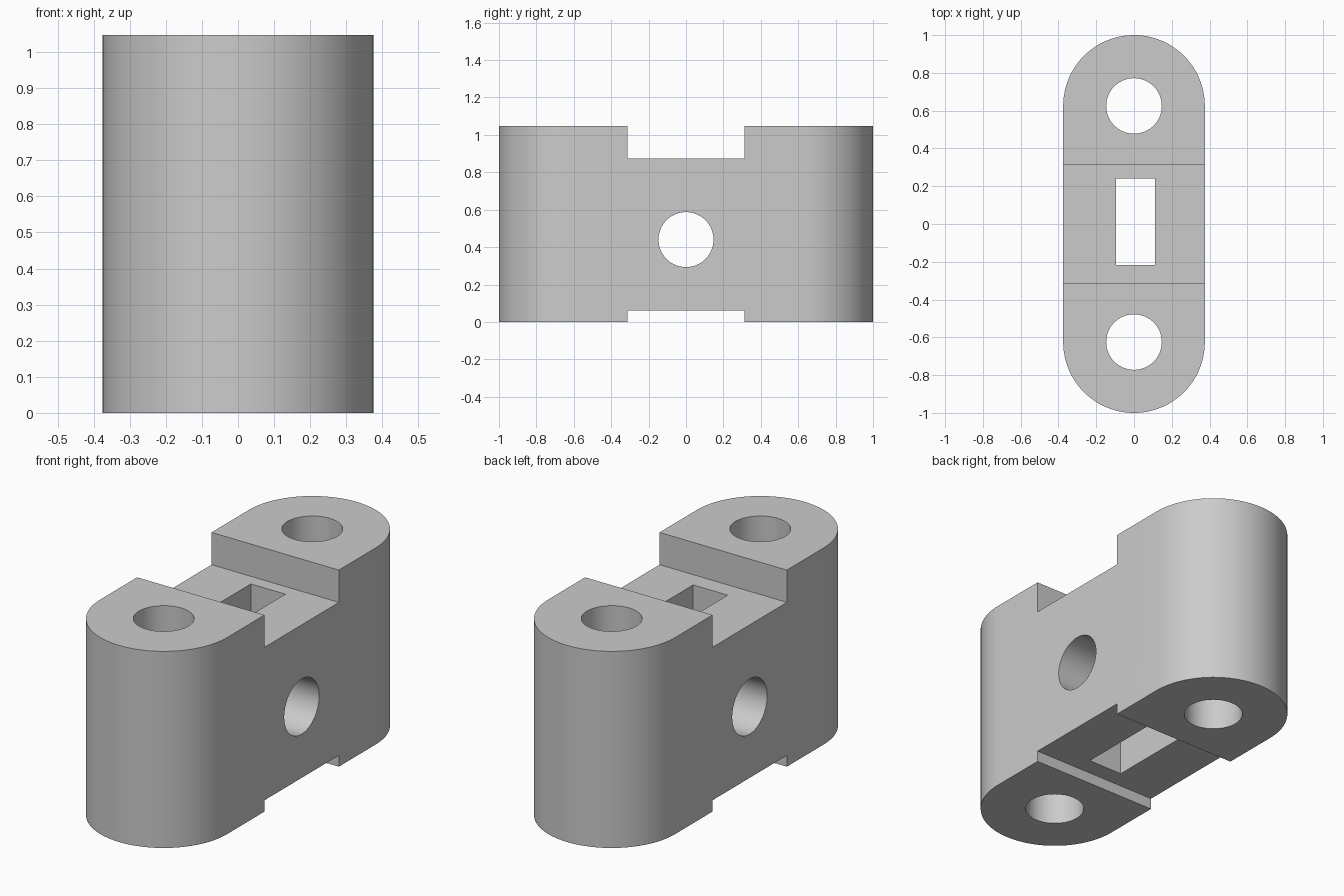
import bpy, bmesh, math
from mathutils import Matrix, Vector

cube = bpy.data.objects.get("Cube")
if cube:
    bpy.data.objects.remove(cube, do_unlink=True)

HEIGHT, RADIUS, END_Y = 1.047, 0.375, 0.625
BORE_RADIUS, BORE_Z = 0.147, 0.44
NOTCH_HALF, NOTCH_TOP, NOTCH_BOTTOM = 0.313, 0.875, 0.06

grey = bpy.data.materials.new("plain grey")
grey.use_nodes = True
colour = (0.6, 0.6, 0.6, 1)
grey.diffuse_color = colour
grey.node_tree.nodes["Principled BSDF"].inputs["Base Color"].default_value = colour


def make_object(name, bm):
    bmesh.ops.recalc_face_normals(bm, faces=bm.faces)
    mesh = bpy.data.meshes.new(name)
    bm.to_mesh(mesh)
    bm.free()
    mesh.materials.append(grey)
    obj = bpy.data.objects.new(name, mesh)
    bpy.context.collection.objects.link(obj)
    return obj


def box(name, low, high):
    low, high = Vector(low), Vector(high)
    bm = bmesh.new()
    bmesh.ops.create_cube(bm, size=1, matrix=Matrix.Translation((low + high) / 2)
                          @ Matrix.Diagonal((*(high - low), 1)))
    return make_object(name, bm)


def bore(name, centre, axis):
    bm = bmesh.new()
    turn = Matrix.Rotation(math.pi / 2, 4, "Y") if axis == "X" else Matrix()
    bmesh.ops.create_cone(bm, cap_ends=True, segments=64, radius1=BORE_RADIUS,
                          radius2=BORE_RADIUS, depth=3,
                          matrix=Matrix.Translation(centre) @ turn)
    return make_object(name, bm)


# Block body: an extruded outline with rounded front and back ends
bm = bmesh.new()
steps = 48
outline = []
for side in (1, -1):
    for i in range(steps + 1):
        a = math.pi * i / steps
        outline.append(bm.verts.new((side * RADIUS * math.cos(a),
                                     side * (END_Y + RADIUS * math.sin(a)), 0)))
base = bm.faces.new(outline)
top = bmesh.ops.extrude_face_region(bm, geom=[base])
bmesh.ops.translate(bm, vec=(0, 0, HEIGHT),
                    verts=[v for v in top["geom"] if isinstance(v, bmesh.types.BMVert)])
body = make_object("block_body", bm)

# Notches, slot, vertical bores and cross bore
cutters = [
    box("top_notch", (-1, -NOTCH_HALF, NOTCH_TOP), (1, NOTCH_HALF, 2)),
    box("bottom_notch", (-1, -NOTCH_HALF, -1), (1, NOTCH_HALF, NOTCH_BOTTOM)),
    box("centre_slot", (-0.094, -0.217, -1), (0.11, 0.242, 2)),
    bore("front_bore", (0, -END_Y, 0.5), "Z"),
    bore("back_bore", (0, END_Y, 0.5), "Z"),
    bore("cross_bore", (0, 0, BORE_Z), "X"),
]
bpy.ops.object.select_all(action="DESELECT")
body.select_set(True)
bpy.context.view_layer.objects.active = body
for cutter in cutters:
    cut = body.modifiers.new(cutter.name, "BOOLEAN")
    cut.operation = "DIFFERENCE"
    cut.solver = "EXACT"
    cut.object = cutter
    bpy.ops.object.modifier_apply(modifier=cut.name)
    bpy.data.objects.remove(cutter, do_unlink=True)

bpy.ops.object.shade_smooth_by_angle(angle=math.radians(30))
